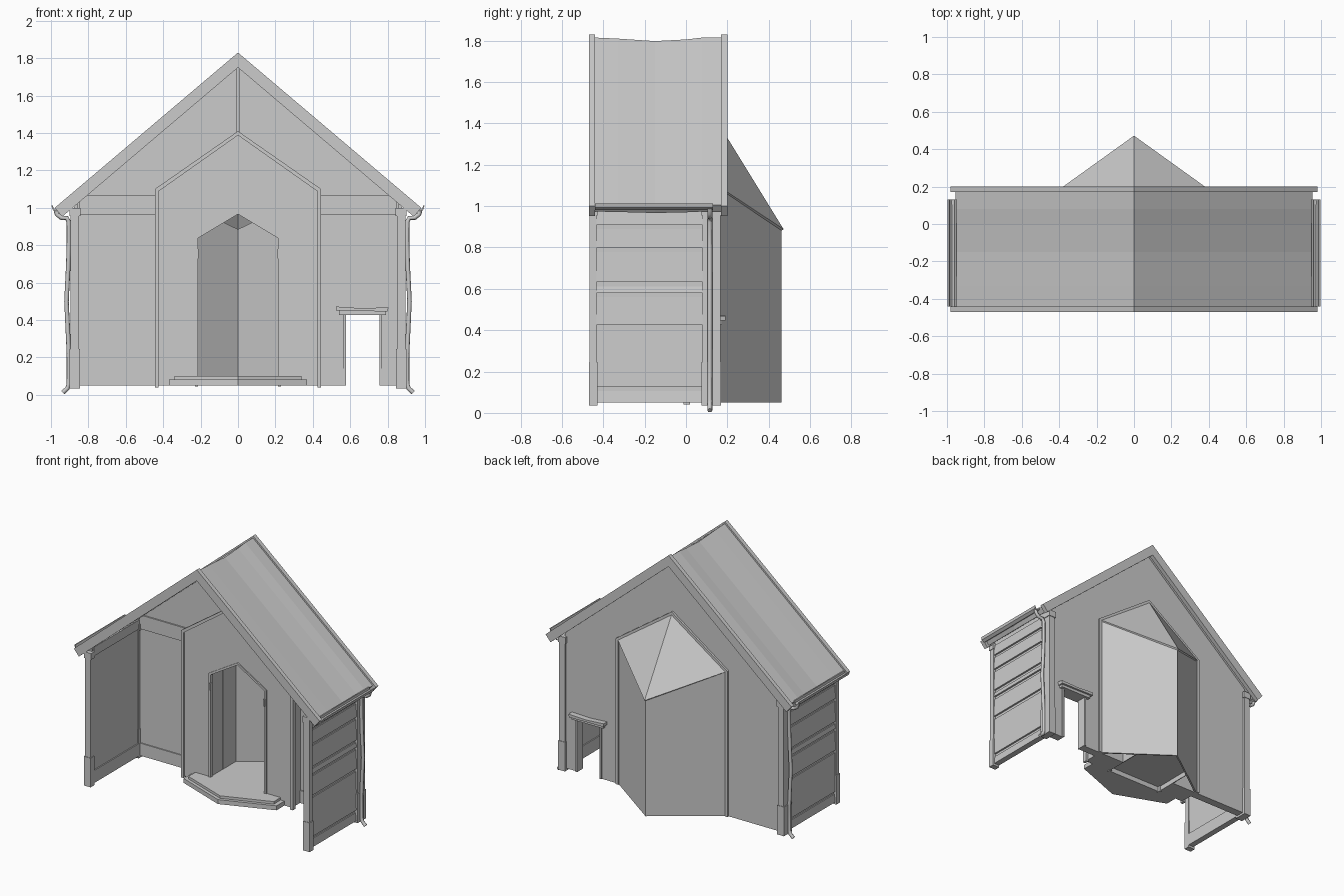
import bpy, bmesh
from mathutils import Vector

if "Cube" in bpy.data.objects:
    bpy.data.objects.remove(bpy.data.objects["Cube"])


def mesh(name, verts, faces, thick=0):
    bm = bmesh.new()
    vs = [bm.verts.new(v) for v in verts]
    for f in faces:
        bm.faces.new([vs[i] for i in f])
    bmesh.ops.recalc_face_normals(bm, faces=bm.faces)
    me = bpy.data.meshes.new(name)
    bm.to_mesh(me)
    bm.free()
    ob = bpy.data.objects.new(name, me)
    bpy.context.collection.objects.link(ob)
    if thick:
        mod = ob.modifiers.new("thickness", "SOLIDIFY")
        mod.thickness = thick
        mod.offset = 0
    return ob


def extrude(name, low, high):
    n = len(low)
    sides = [(i, (i + 1) % n, n + (i + 1) % n, n + i) for i in range(n)]
    return mesh(name, low + high, [tuple(range(n)), tuple(range(n, 2 * n))] + sides)


def prism(name, pts, y0, y1):
    """Extrude an xz outline along y."""
    return extrude(name, [(x, y0, z) for x, z in pts], [(x, y1, z) for x, z in pts])


def slab(name, pts, z0, z1):
    """Extrude an xy outline along z."""
    return extrude(name, [(x, y, z0) for x, y in pts], [(x, y, z1) for x, y in pts])


def box(name, x0, x1, y0, y1, z0, z1):
    return slab(name, [(x0, y0), (x1, y0), (x1, y1), (x0, y1)], z0, z1)


def arch(w, shoulder, top, z0=0.05):
    return [(-w, z0), (-w, shoulder), (0, top), (w, shoulder), (w, z0)]


def arch_frame(name, outer, inner, y0, y1):
    return prism(name, arch(*outer) + arch(*inner)[::-1], y0, y1)


def tube(name, pts, r):
    cu = bpy.data.curves.new(name, "CURVE")
    cu.dimensions = "3D"
    cu.bevel_depth = r
    cu.bevel_resolution = 2
    cu.use_fill_caps = True
    sp = cu.splines.new("POLY")
    sp.points.add(len(pts) - 1)
    for p, co in zip(sp.points, pts):
        p.co = (*co, 1)
    ob = bpy.data.objects.new(name, cu)
    bpy.context.collection.objects.link(ob)
    return ob


def chevron(top, run, thick):
    """Outline of a gable roof band with square-cut eaves."""
    k = 0.847
    ex, ez = run, top - k * run
    dx, dz = thick * 0.5, thick * 0.59
    return [(0, top), (ex, ez), (ex - dx, ez - dz), (0, top - thick),
            (-ex + dx, ez - dz), (-ex, ez)]


# Roof: end trims and a gently sagging slab between them
prism("roof_trim_front", chevron(1.83, 0.98, 0.08), -0.47, -0.44)
prism("roof_trim_back", chevron(1.83, 0.98, 0.08), 0.17, 0.2)
verts, faces = [], []
stations = [(-0.44, 1.815), (-0.33, 1.81), (-0.15, 1.798), (0.0, 1.806), (0.08, 1.815), (0.17, 1.815)]
for y, top in stations:
    verts += [(x, y, z) for x, z in chevron(top, 0.955, top - 1.76)]
for s in range(len(stations) - 1):
    for i in range(6):
        j = (i + 1) % 6
        faces.append((s * 6 + i, s * 6 + j, s * 6 + 6 + j, s * 6 + 6 + i))
mesh("roof_slab", verts, faces)

# Back gable wall with the bay opening and a small doorway
prism("back_wall", [(-0.86, 0.05)] + arch(0.43, 1.09, 1.395)
      + [(0.57, 0.05), (0.57, 0.43), (0.76, 0.43), (0.76, 0.05),
         (0.86, 0.05), (0.86, 1.04), (0, 1.77), (-0.86, 1.04)], 0.1, 0.15)
box("gable_batten", -0.008, 0.008, 0.09, 0.1, 1.39, 1.75)
for x0, x1 in ((-0.85, -0.43), (0.43, 0.57), (0.76, 0.85)):
    box("back_baseboard", x0, x1, 0.092, 0.1, 0.05, 0.14)
for s in (-1, 1):
    x0, x1 = sorted((s * 0.43, s * 0.85))
    box("back_beam", x0, x1, 0.09, 0.1, 0.965, 1.065)
box("doorway_lintel_lower", 0.54, 0.79, 0.075, 0.175, 0.428, 0.45)
prism("doorway_lintel_upper", [(0.525, 0.45), (0.8, 0.446), (0.805, 0.468),
                               (0.66, 0.463), (0.525, 0.472)], 0.06, 0.19)
for x in (0.565, 0.757):
    box("doorway_jamb", x, x + 0.012, 0.09, 0.16, 0.05, 0.43)

# Inner surround that steps forward from the back wall
arch_frame("niche_surround", (0.43, 1.09, 1.395), (0.22, 0.84, 0.97), 0.0, 0.15)
arch_frame("surround_trim", (0.445, 1.1, 1.41, 0.04), (0.425, 1.088, 1.388, 0.04), -0.012, 0.02)
arch_frame("door_trim", (0.23, 0.846, 0.982, 0.045), (0.214, 0.838, 0.966, 0.045), -0.008, 0.02)
arch_frame("bay_trim", (0.445, 1.1, 1.41), (0.425, 1.088, 1.388), 0.14, 0.165)
for s in (-1, 1):
    box("door_hinge", s * 0.216 - 0.006, s * 0.216 + 0.006, -0.016, 0, 0.73, 0.78)

# Triangular bay behind the niche
mesh("bay_walls", [(-0.425, 0.15, 0.05), (0, 0.455, 0.05), (0.425, 0.15, 0.05),
                   (-0.425, 0.15, 1.09), (0, 0.455, 0.885), (0.425, 0.15, 1.09)],
     [(0, 1, 4, 3), (1, 2, 5, 4)], 0.012)
mesh("bay_roof", [(0, 0.15, 1.4), (-0.44, 0.15, 1.095), (0.44, 0.15, 1.095), (0, 0.467, 0.885)],
     [(0, 1, 3), (0, 3, 2)], 0.012)

# Passage through the surround into the bay
tunnel = arch(0.222, 0.842, 0.972)
mesh("niche_passage", [(x, 0.14, z) for x, z in tunnel] + [(x, 0.295, z) for x, z in tunnel],
     [(i, i + 1, i + 6, i + 5) for i in range(4)], 0.006)
slab("niche_floor", [(-0.22, 0), (0.22, 0), (0.22, 0.29), (0, 0.445), (-0.22, 0.29)], 0.085, 0.1)

# Pointed entrance steps
for name, w, side, tip, z0, z1 in (("lower_step", 0.37, -0.09, -0.23, 0.05, 0.082),
                                   ("upper_step", 0.34, -0.078, -0.205, 0.082, 0.1)):
    slab(name, [(-w, 0), (-w, side), (0, tip), (w, side), (w, 0)], z0, z1)

# Side walls, boards, posts, gutters and drain pipes
boards = [(0.05, 0.107), (0.127, 0.403), (0.425, 0.56), (0.58, 0.612),
          (0.632, 0.777), (0.797, 0.89), (0.908, 0.985)]


def side_box(name, s, x0, x1, *rest):
    a, b = sorted((s * x0, s * x1))
    return box(name, a, b, *rest)


for s, label in ((-1, "left"), (1, "right")):
    side_box(label + "_wall", s, 0.855, 0.877, -0.44, 0.12, 0.05, 1.02)
    for z0, z1 in boards:
        prism(label + "_board", [(s * 0.87, z0), (s * 0.89, z0), (s * 0.884, z1), (s * 0.87, z1)],
              -0.435, 0.085)
    side_box(label + "_baseboard", s, 0.847, 0.857, -0.43, 0.1, 0.05, 0.14)
    side_box(label + "_wall_rail", s, 0.847, 0.857, -0.43, 0.1, 0.965, 1.03)
    for end, y0, y1 in (("front", -0.466, -0.432), ("back", 0.08, 0.166)):
        side_box(f"{label}_{end}_post", s, 0.85, 0.895, y0, y1, 0.04, 0.98)
        side_box(f"{label}_{end}_post_foot", s, 0.846, 0.9, y0 - 0.004, y1 + 0.004, 0.035, 0.245)
        side_box(f"{label}_{end}_post_cap", s, 0.842, 0.9, y0 - 0.004, y1 + 0.004, 0.955, 1.0)
    # half-round gutter channel
    gutter = [(0.95, 1.012), (0.953, 0.993), (0.972, 0.98), (0.992, 0.993), (0.997, 1.012),
              (0.99, 1.012), (0.985, 0.997), (0.972, 0.988), (0.96, 0.997), (0.957, 1.012)]
    prism(label + "_gutter", [(s * x, z) for x, z in gutter], -0.44, 0.13)
    # crooked drain pipe
    path = [(0.975, 0.99), (0.968, 0.965), (0.945, 0.947), (0.915, 0.945), (0.905, 0.925),
            (0.904, 0.8), (0.908, 0.68), (0.917, 0.5), (0.91, 0.35), (0.904, 0.22),
            (0.904, 0.06), (0.912, 0.035), (0.937, 0.012)]
    tube(label + "_drain_pipe", [(s * x, 0.115, z) for x, z in path], 0.012)
